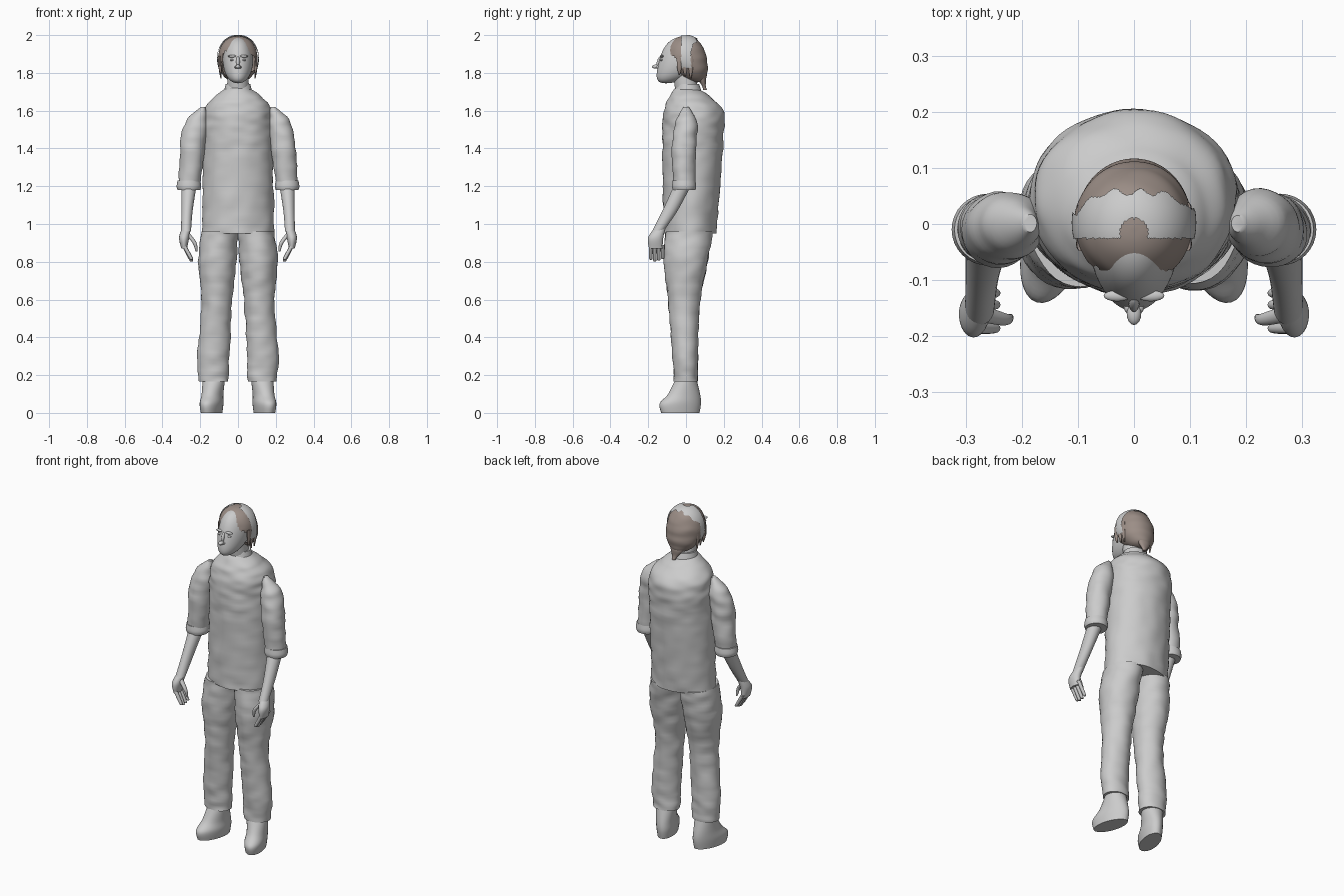
import bpy, bmesh, math
from mathutils import Vector, noise

cube = bpy.data.objects.get("Cube")
if cube:
    bpy.data.objects.remove(cube)


def material(name, *rgb):
    mat = bpy.data.materials.new(name)
    mat.use_nodes = True
    mat.diffuse_color = (*rgb, 1)
    mat.node_tree.nodes["Principled BSDF"].inputs["Base Color"].default_value = (*rgb, 1)
    return mat


GREY = material("light grey", .6, .6, .6)
BROWN = material("brown hair", .33, .27, .24)


def spline(rings, steps):
    """Smoothly interpolate rings given as (z, x, y, x radius, y radius)."""
    padded = [rings[0], *rings, rings[-1]]
    result = []
    for before, start, end, after in zip(padded, padded[1:], padded[2:], padded[3:]):
        for k in range(steps):
            t = k / steps
            result.append([q + t / 2 * (r - p + t * (2 * p - 5 * q + 4 * r - s + t * (3 * (q - r) + s - p)))
                           for p, q, r, s in zip(before, start, end, after)])
    return result + [rings[-1]]


def dome(low, high, y, lean, rx, ry, count=16):
    """Rings of an egg whose lower end is pushed along y by lean."""
    rings = []
    for k in range(count + 1):
        t = (1 - math.cos(math.pi * k / count)) / 2
        round_off = max(math.sin(math.pi * k / count), .02) ** .9
        rings.append((low + (high - low) * t, 0, y + lean * (1 - t) ** 3, rx * round_off, ry * round_off))
    return rings


def finish(bm, name, mat):
    bmesh.ops.recalc_face_normals(bm, faces=bm.faces)
    mesh = bpy.data.meshes.new(name)
    bm.to_mesh(mesh)
    bm.free()
    mesh.materials.append(mat)
    part = bpy.data.objects.new(name, mesh)
    bpy.context.collection.objects.link(part)
    bpy.ops.object.select_all(action='DESELECT')
    part.select_set(True)
    bpy.context.view_layer.objects.active = part
    bpy.ops.object.shade_smooth_by_angle(angle=math.radians(50))
    return part


def loft(name, rings, mat=GREY, side=1, segments=32, steps=6, twist=0, bump=0, drop=None):
    """Skin horizontal ellipses into a solid; drop(centre) picks faces to remove."""
    bm = bmesh.new()
    rows = []
    for z, x, y, rx, ry in spline(rings, steps):
        row = []
        for i in range(segments):
            angle = math.tau * i / segments
            offset = Vector((rx * math.cos(angle), ry * math.sin(angle)))
            offset.rotate(Matrix2(twist))
            point = Vector((side * (x + offset.x), y + offset.y, z))
            outward = Vector((side * offset.x, offset.y, 0)).normalized()
            wrinkle = noise.noise(Vector((point.x, point.y, point.z * 2)) * 12)
            row.append(bm.verts.new(point + outward * wrinkle * bump))
        rows.append(row)
    for lower, upper in zip(rows, rows[1:]):
        for i in range(segments):
            j = (i + 1) % segments
            bm.faces.new((lower[i], lower[j], upper[j], upper[i]))
    bm.faces.new(rows[0])
    bm.faces.new(rows[-1])
    if drop:
        unwanted = [face for face in bm.faces if drop(face.calc_center_median())]
        bmesh.ops.delete(bm, geom=unwanted, context='FACES')
    return finish(bm, name, mat)


def Matrix2(angle):
    from mathutils import Matrix
    return Matrix.Rotation(angle, 2)


def blob(name, location, size, tilt=0):
    bm = bmesh.new()
    bmesh.ops.create_uvsphere(bm, u_segments=16, v_segments=10, radius=1)
    part = finish(bm, name, GREY)
    part.location, part.scale, part.rotation_euler.x = location, size, tilt


def ramp(value, start, end):
    return max(0, min(1, (value - start) / (end - start)))


# Shirt, collar and neck
loft("shirt", [(.95, 0, .02, .19, .14), (1.4, 0, .035, .185, .16), (1.59, 0, .04, .18, .16),
               (1.67, 0, .02, .13, .11), (1.72, 0, 0, .06, .06)], segments=64, steps=14, bump=.007)
loft("collar", [(1.68, 0, .01, .08, .08), (1.74, 0, .01, .065, .06)])
loft("neck", [(1.66, 0, .01, .06, .06), (1.8, 0, -.01, .055, .06)])

# Head and facial features
loft("head", dome(1.745, 1.99, -.015, -.09, .08, .115), segments=48, steps=3)
blob("nose_bridge", (0, -.14, 1.86), (.01, .014, .03), -.35)
blob("nose_tip", (0, -.16, 1.833), (.013, .02, .011))
blob("chin", (0, -.12, 1.765), (.022, .022, .015))
for height, width in ((1.803, .022), (1.793, .018)):
    blob("lip", (0, -.14, height), (width, .011, .005))
for side in (-1, 1):
    blob("nostril", (side * .01, -.148, 1.83), (.008, .011, .007))
    blob("brow", (side * .03, -.128, 1.888), (.024, .01, .007))
    blob("eyelid", (side * .03, -.127, 1.868), (.014, .01, .006))


# Hair shell, open at the face
def face_opening(p):
    edge = -.02 - .075 * ramp(p.z, 1.79, 1.94) + .008 * math.sin(p.x * 160)
    return p.y < edge and p.z < 1.965


def hair_shape(extra):
    return dome(1.75, 1.995 + extra, -.005, .06, .105 + extra, .108 + extra)


loft("hair", hair_shape(0), BROWN, segments=72, steps=4, bump=.004, drop=face_opening)


# Band over the crown, ragged behind and notched in the middle
def outside_band(p):
    back = .022 + .035 * ramp(p.z, 1.92, 1.97) + .006 * math.sin(p.x * 140)
    notch = math.hypot(p.x, p.y + .015) < .025 and p.z > 1.9
    return not -.026 < p.y < back or p.z < 1.825 or notch


loft("head_band", hair_shape(.006), segments=144, steps=8, drop=outside_band)

# Tied hair at the nape
loft("ponytail", [(1.71, .01, .1, .01, .01), (1.77, 0, .085, .04, .02), (1.84, 0, .07, .06, .03)],
     BROWN, bump=.006)

for side in (-1, 1):
    # Loose locks beside the face
    for k in range(3):
        y = k * .03 - .035
        loft("hair_lock", [(1.79 - k * .01, .09, y, .003, .003), (1.83, .095, y, .008, .013),
                           (1.89, .096, y, .006, .014)], BROWN, side, segments=10)

    # Sleeve with turned cuff
    loft("sleeve", [(1.18, .26, -.01, .055, .055), (1.4, .24, -.01, .066, .065), (1.54, .22, 0, .058, .056),
                    (1.62, .185, 0, .012, .016)], side=side, steps=10, bump=.007)
    loft("cuff", [(1.18, .26, -.01, .06, .06), (1.2, .26, -.01, .065, .064), (1.23, .26, -.01, .06, .06)],
         side=side)

    # Forearm and hand
    loft("forearm", [(.96, .275, -.15, .026, .03), (1.07, .27, -.085, .03, .04), (1.2, .26, -.02, .04, .045)],
         side=side)
    loft("palm", [(.87, .285, -.16, .015, .036), (.93, .285, -.16, .027, .04), (.99, .27, -.13, .02, .026)],
         side=side)
    for k in range(4):
        y = k * .021 - .186
        tip = .8 + .008 * abs(k - 1.3)
        loft("finger", [(tip, .246, y, .004, .004), (tip + .01, .25, y, .01, .009),
                        (.89, .288, y, .012, .011)], side=side, segments=12)
    loft("thumb", [(.855, .22, -.165, .005, .005), (.9, .23, -.17, .011, .011), (.95, .27, -.16, .015, .015)],
         side=side, segments=12)

    # Trouser leg
    loft("trouser_leg", [(.165, .128, 0, .077, .064), (.32, .13, -.005, .084, .068), (.58, .112, -.01, .08, .083),
                         (.8, .11, 0, .102, .115), (.96, .095, .015, .095, .125)],
         side=side, segments=40, steps=10, bump=.007)

    # Shoe, toes turned out
    loft("shoe", [(0, .14, -.03, .05, .105), (.05, .14, -.03, .056, .113), (.1, .135, -.01, .054, .087),
                  (.18, .128, 0, .06, .055)], side=side, twist=.3)
